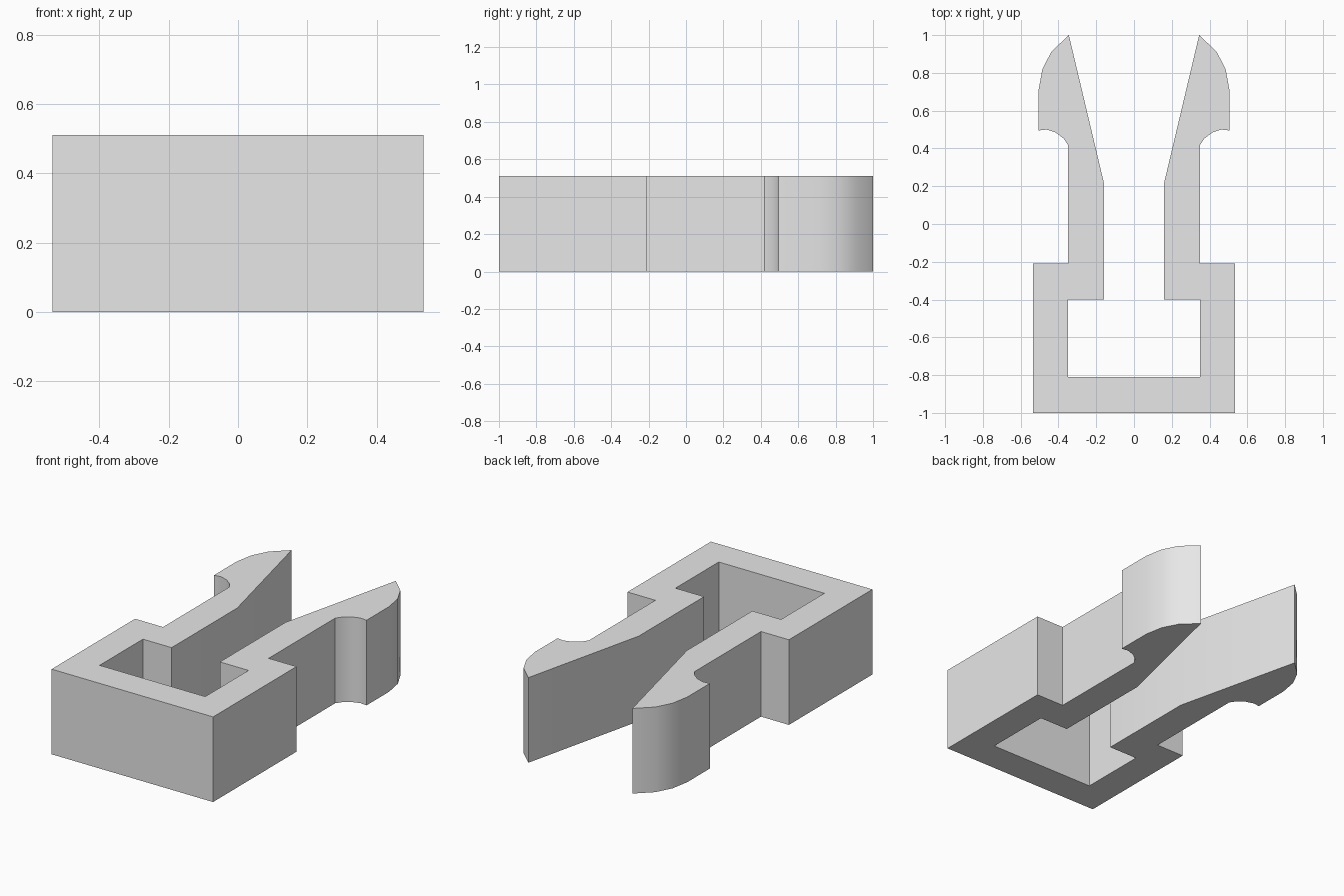
import bpy
import bmesh
import math

cube = bpy.data.objects.get("Cube")
if cube:
    bpy.data.objects.remove(cube, do_unlink=True)

HEIGHT = 0.51

grey = bpy.data.materials.new("light_grey")
grey.use_nodes = True
colour = (0.8, 0.8, 0.8, 1)
grey.diffuse_color = colour
grey.node_tree.nodes["Principled BSDF"].inputs["Base Color"].default_value = colour

# Left half of the clip outline, from inner floor round to outer floor
inner_edge = [(0.35, -0.81), (0.35, -0.4), (0.16, -0.4), (0.16, 0.22)]
barb_curve = [(0.345, 1.0), (0.437, 0.913), (0.485, 0.82), (0.505, 0.71)]
notch_curve = [(0.505, 0.495), (0.463, 0.5), (0.415, 0.485),
               (0.373, 0.453), (0.35, 0.42)]
outer_edge = [(0.35, -0.21), (0.535, -0.21), (0.535, -1.0)]
half = inner_edge + barb_curve + notch_curve + outer_edge

# Mirror the half into one closed outline
outline = half + [(-x, y) for x, y in reversed(half)]

# Extrude the outline into the solid clip
bm = bmesh.new()
base = bm.faces.new([bm.verts.new((x, y, 0)) for x, y in outline])
result = bmesh.ops.extrude_face_region(bm, geom=[base], use_keep_orig=True)
top_verts = [g for g in result["geom"] if isinstance(g, bmesh.types.BMVert)]
bmesh.ops.translate(bm, verts=top_verts, vec=(0, 0, HEIGHT))
bmesh.ops.recalc_face_normals(bm, faces=bm.faces)

mesh = bpy.data.meshes.new("snap_clip")
bm.to_mesh(mesh)
bm.free()
mesh.materials.append(grey)
clip = bpy.data.objects.new("snap_clip", mesh)
bpy.context.collection.objects.link(clip)

# Smooth the curved barbs, keep corners crisp
bpy.ops.object.select_all(action="DESELECT")
clip.select_set(True)
bpy.context.view_layer.objects.active = clip
bpy.ops.object.shade_smooth_by_angle(angle=math.radians(30))
